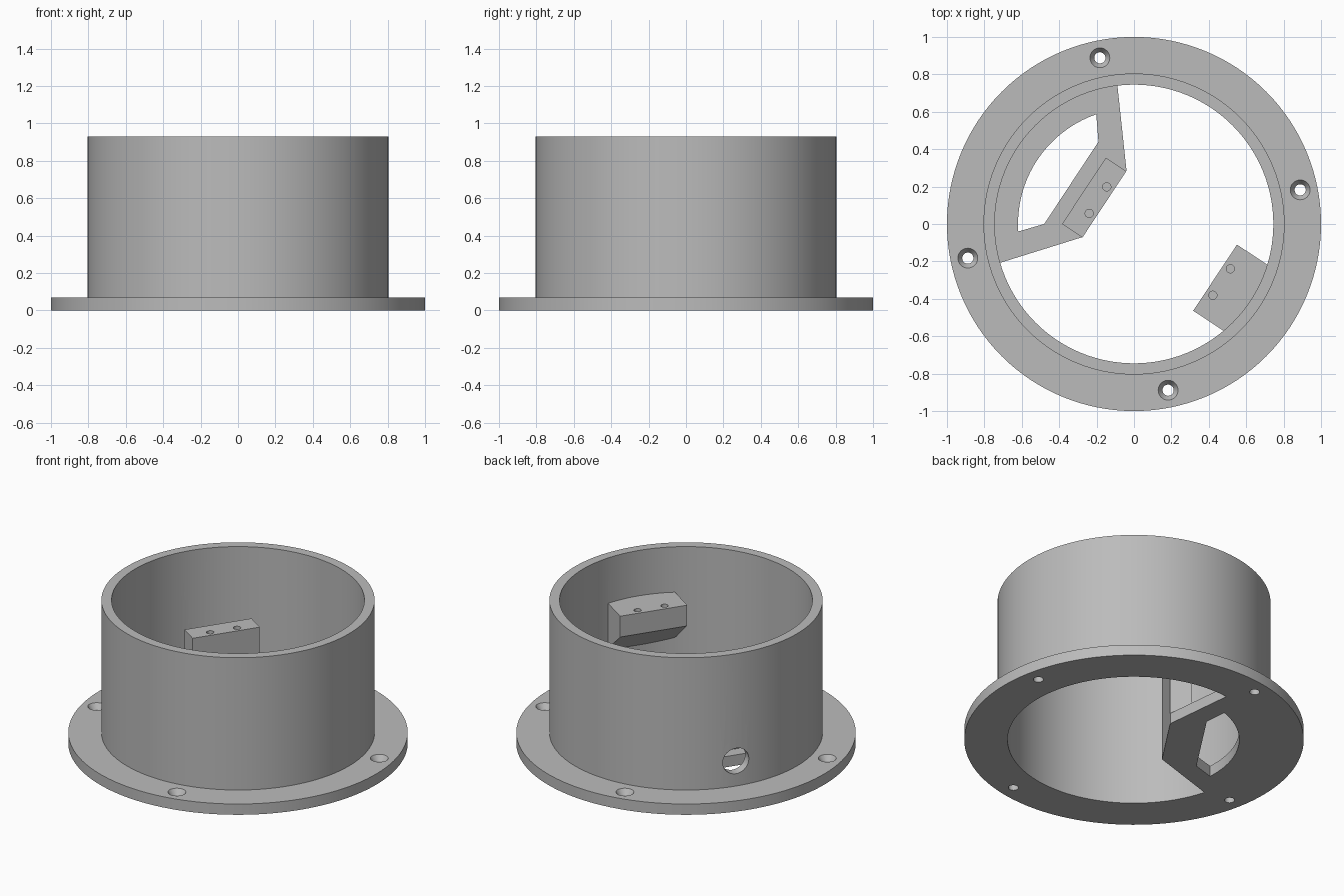
import bpy, bmesh, math
from mathutils import Matrix

old = bpy.data.objects.get("Cube")
if old:
    bpy.data.objects.remove(old, do_unlink=True)

SEGMENTS = 128
TURN = Matrix.Rotation(math.radians(-33.5), 4, "Z")   # mounting axis
FLANGE, BORE, TOP = 0.07, 0.745, 0.93

grey = bpy.data.materials.new("plain grey")
grey.use_nodes = True
grey.diffuse_color = (0.5, 0.5, 0.5, 1)
grey.node_tree.nodes["Principled BSDF"].inputs["Base Color"].default_value = (0.5, 0.5, 0.5, 1)


def finish(name, bm, matrix=Matrix()):
    bmesh.ops.remove_doubles(bm, verts=bm.verts, dist=1e-5)
    bmesh.ops.transform(bm, matrix=matrix, verts=bm.verts)
    bmesh.ops.recalc_face_normals(bm, faces=bm.faces)
    mesh = bpy.data.meshes.new(name)
    bm.to_mesh(mesh)
    bm.free()
    mesh.materials.append(grey)
    obj = bpy.data.objects.new(name, mesh)
    bpy.context.collection.objects.link(obj)
    return obj


def lathe(name, profile, steps, matrix=Matrix()):
    """Spin a closed (radius, z) profile around z."""
    bm = bmesh.new()
    verts = [bm.verts.new((r, 0, z)) for r, z in profile]
    edges = [bm.edges.new((verts[i - 1], verts[i])) for i in range(len(verts))]
    bmesh.ops.spin(bm, geom=verts + edges, axis=(0, 0, 1), cent=(0, 0, 0),
                   angle=math.tau, steps=steps, use_duplicate=False)
    bmesh.ops.dissolve_degenerate(bm, dist=1e-5, edges=bm.edges)
    return finish(name, bm, matrix)


def prism(name, points, vector, matrix=Matrix()):
    """Extrude a polygon of 3D points along a vector."""
    bm = bmesh.new()
    face = bm.faces.new([bm.verts.new(p) for p in points])
    new = bmesh.ops.extrude_face_region(bm, geom=[face])["geom"]
    bmesh.ops.translate(bm, vec=vector, verts=[v for v in new if isinstance(v, bmesh.types.BMVert)])
    return finish(name, bm, matrix)


def cylinder(name, radius, depth, matrix, top_radius=None):
    bm = bmesh.new()
    bmesh.ops.create_cone(bm, cap_ends=True, segments=32, radius1=radius,
                          radius2=top_radius or radius, depth=depth)
    return finish(name, bm, matrix)


def arc(radius, start, end, z, count=40):
    angles = [math.radians(start + (end - start) * i / count) for i in range(count + 1)]
    return [(radius * math.cos(a), radius * math.sin(a), z) for a in angles]


def combine(target, tool, operation):
    mod = target.modifiers.new(tool.name, "BOOLEAN")
    mod.operation, mod.solver, mod.object = operation, "EXACT", tool
    bpy.context.view_layer.objects.active = target
    bpy.ops.object.modifier_apply(modifier=mod.name)
    bpy.data.objects.remove(tool, do_unlink=True)


# Flanged tube
housing = lathe("flanged_housing", [(BORE, 0), (1, 0), (1, FLANGE), (0.805, FLANGE),
                                    (0.805, TOP), (BORE, TOP)], SEGMENTS)

# Base bracket with its arched opening
outline = [(-0.275, -0.07, 0), (-0.04, 0.285, 0)] + arc(0.775, 96.8, 196.2, 0)
bracket = prism("base_bracket", outline, (0, 0, FLANGE))
opening = [(-0.48, 0, -0.1), (-0.19, 0.44, -0.1)] + arc(0.62, 109, 183.7, -0.1)
combine(bracket, prism("bracket_opening", opening, (0, 0, 0.4)), "DIFFERENCE")

# Upright block on the bracket, and wall block with sloping underside
HALF, HEIGHT = 0.212, 0.635
upright = prism("upright_block", [(-0.19, -HALF, 0), (-0.321, -HALF, 0),
                                  (-0.321, -HALF, HEIGHT), (-0.19, -HALF, HEIGHT)],
                (0, 2 * HALF, 0), TURN)
wall_block = prism("wall_block", [(0.52, -HALF, 0.5), (0.77, -HALF, 0.295),
                                  (0.77, -HALF, HEIGHT), (0.52, -HALF, HEIGHT)],
                   (0, 2 * HALF, 0), TURN)
combine(bracket, upright, "UNION")
combine(housing, bracket, "UNION")
combine(housing, wall_block, "UNION")

# Cable hole through the back wall
side = TURN @ Matrix.Translation((-0.77, 0, 0.233)) @ Matrix.Rotation(math.pi / 2, 4, "Y")
combine(housing, cylinder("cable_hole", 0.083, 0.2, side), "DIFFERENCE")

# Screw holes in the block tops
for x in (-0.231, 0.562):
    for y in (-0.085, 0.085):
        spot = TURN @ Matrix.Translation((x, y, HEIGHT))
        combine(housing, cylinder("block_screw_hole", 0.022, 0.2, spot), "DIFFERENCE")

# Countersunk holes around the flange
sink = [(0, -0.05), (0.03, -0.05), (0.03, 0.035), (0.053, FLANGE), (0.053, 0.1), (0, 0.1)]
for i in range(4):
    spot = Matrix.Rotation(math.radians(11.6 + 90 * i), 4, "Z") @ Matrix.Translation((0.907, 0, 0))
    combine(housing, lathe("countersunk_hole", sink, 32, spot), "DIFFERENCE")

# Smooth curved walls, sharp corners
bpy.ops.object.select_all(action="DESELECT")
housing.select_set(True)
bpy.context.view_layer.objects.active = housing
bpy.ops.object.shade_smooth_by_angle(angle=math.radians(30))
